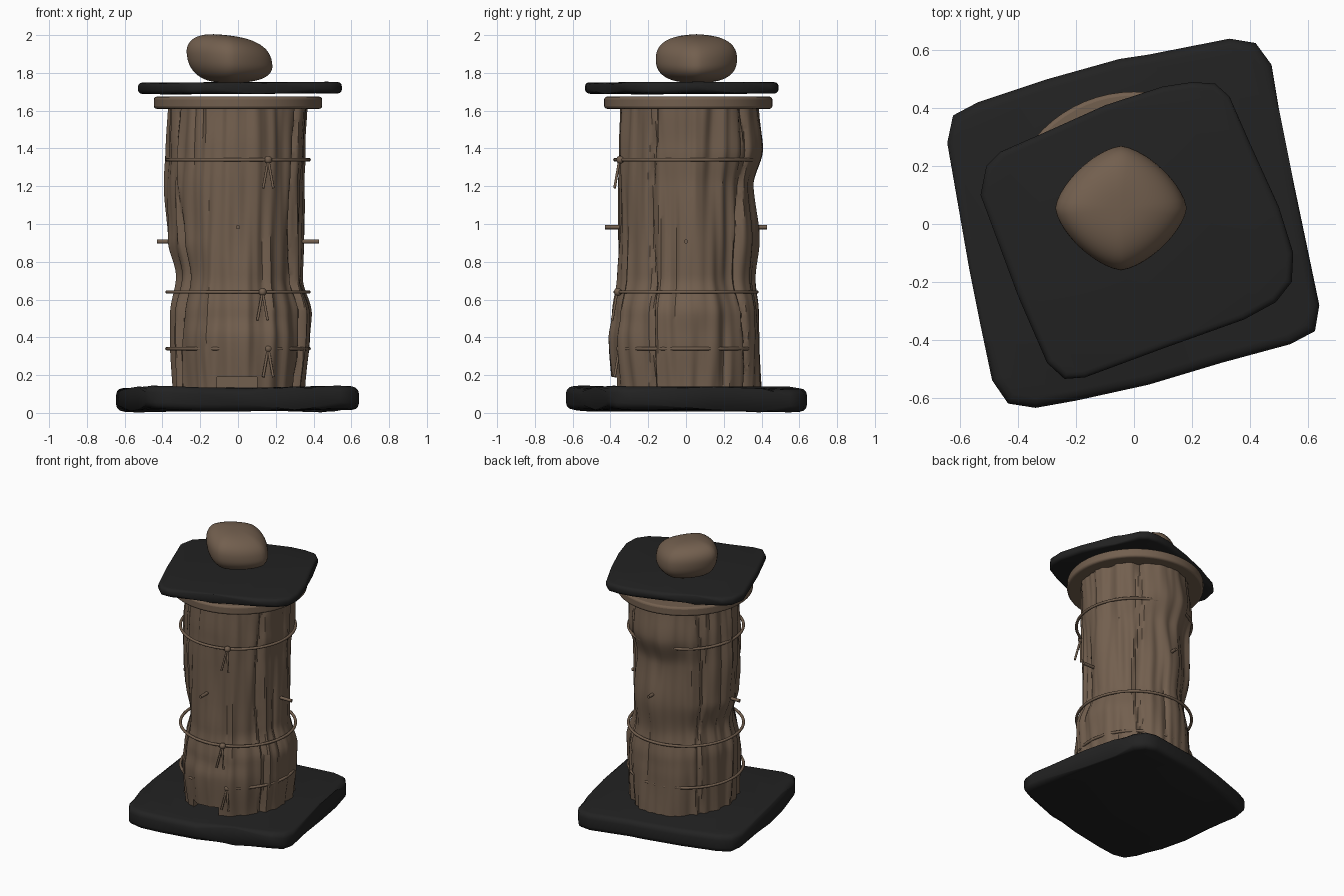
import bpy
import bmesh
from math import sin, cos, pi, tau, copysign
from mathutils import Vector, noise

if "Cube" in bpy.data.objects:
    bpy.data.objects.remove(bpy.data.objects["Cube"])


def make_material(name, colour):
    mat = bpy.data.materials.new(name)
    mat.use_nodes = True
    mat.diffuse_color = (*colour, 1)
    mat.node_tree.nodes["Principled BSDF"].inputs["Base Color"].default_value = (*colour, 1)
    return mat


WOOD = make_material("warm brown wood", (0.17, 0.115, 0.077))
SLATE = make_material("dark slate", (0.016, 0.016, 0.016))


def finish(obj, name, mat, angle=0.6):
    obj.name = name
    obj.data.materials.clear()
    obj.data.materials.append(mat)
    bpy.ops.object.select_all(action="DESELECT")
    obj.select_set(True)
    bpy.context.view_layer.objects.active = obj
    bpy.ops.object.shade_smooth_by_angle(angle=angle)
    return obj


def from_bmesh(bm, name, mat, angle=0.6):
    bmesh.ops.recalc_face_normals(bm, faces=bm.faces)
    mesh = bpy.data.meshes.new(name)
    bm.to_mesh(mesh)
    bm.free()
    obj = bpy.data.objects.new(name, mesh)
    bpy.context.collection.objects.link(obj)
    return finish(obj, name, mat, angle)


def slab(name, outline, low, high, bevel, wave):
    """Rough stone plate with softly rounded rims."""
    bm = bmesh.new()
    bottom = bm.faces.new([bm.verts.new((x, y, low)) for x, y in outline])
    top = bmesh.ops.extrude_face_region(bm, geom=[bottom], use_keep_orig=True)
    for v in [g for g in top["geom"] if isinstance(g, bmesh.types.BMVert)]:
        v.co.z = high
    rims = [e for e in bm.edges if abs(e.verts[0].co.z - e.verts[1].co.z) < 0.001]
    bmesh.ops.bevel(bm, geom=rims, offset=bevel, segments=3, profile=0.5, affect="EDGES")
    bmesh.ops.triangulate(bm, faces=[f for f in bm.faces if len(f.verts) > 4])
    for v in bm.verts:
        v.co.z += wave * sin(5 * v.co.x + 3 * v.co.y) + wave * 0.5 * sin(9 * v.co.y)
    return from_bmesh(bm, name, SLATE, 0.9)


def rod(name, start, end, radius):
    a, b = Vector(start), Vector(end)
    bpy.ops.mesh.primitive_cylinder_add(vertices=12, radius=radius, depth=(b - a).length,
                                        location=(a + b) / 2)
    obj = bpy.context.object
    obj.rotation_euler = (b - a).to_track_quat("Z", "Y").to_euler()
    return finish(obj, name, WOOD)


# Stone plates at the foot and on the roof
base_outline = [
    (-.645, .28), (-.625, .375), (-.54, .42), (-.3, .5), (-.05, .57), (.05, .585),
    (.33, .64), (.42, .625), (.475, .55), (.5, .4), (.55, .15), (.64, -.28),
    (.625, -.37), (.54, -.415), (.3, -.48), (.05, -.555), (-.2, -.61),
    (-.34, -.635), (-.435, -.62), (-.49, -.54), (-.53, -.35), (-.57, -.15)]
roof_outline = [
    (-.53, .1), (-.51, .2), (-.46, .25), (-.3, .32), (-.1, .41), (.1, .475),
    (.2, .49), (.28, .485), (.33, .44), (.4, .28), (.5, .06), (.55, -.1),
    (.545, -.2), (.49, -.27), (.38, -.33), (.1, -.43), (-.17, -.53),
    (-.24, -.535), (-.3, -.48), (-.4, -.25)]
slab("base_slab", base_outline, 0.012, 0.135, 0.035, 0.008)
slab("roof_slab", roof_outline, 1.69, 1.75, 0.022, 0.004)

# Log: a radius for +x, +y, -x, -y at each height, plus bark ridges
profile = [
    (0.08, .36, .40, .34, .39), (0.40, .39, .395, .35, .41), (0.52, .395, .39, .35, .39),
    (0.72, .34, .365, .315, .365), (0.92, .34, .38, .365, .36), (1.2, .345, .355, .38, .36),
    (1.4, .36, .41, .37, .355), (1.63, .375, .385, .36, .345)]


def trunk_radius(angle, z):
    row = 0
    while row < len(profile) - 2 and z > profile[row + 1][0]:
        row += 1
    a, b = profile[row], profile[row + 1]
    t = min(1, max(0, (z - a[0]) / (b[0] - a[0])))
    t = t * t * (3 - 2 * t)
    sides = [p + (q - p) * t for p, q in zip(a[1:], b[1:])]
    quarter = angle / (pi / 2)
    k = int(quarter) % 4
    w = sin((quarter - int(quarter)) * pi / 2) ** 2
    r = sides[k] * (1 - w) + sides[(k + 1) % 4] * w
    r -= 0.014 * sin(2 * angle) ** 2 + 0.003
    c, s = cos(angle), sin(angle)
    r += 0.022 * noise.noise(Vector((4 * c, 4 * s, 1.6 * z)))
    r += 0.018 * noise.noise(Vector((9 * c + 5, 9 * s, 1.3 * z)))
    # long cracks wandering down the bark
    for crack in (0.95, 2.45, 3.6, 5.75):
        d = angle - crack - 0.06 * sin(5 * z + crack)
        r -= 0.025 * max(0, 1 - abs(d) / 0.06)
    return r


around, levels = 160, 64
bm = bmesh.new()
rings = []
for j in range(levels + 1):
    z = 0.08 + 1.55 * j / levels
    ring = []
    for i in range(around):
        angle = tau * i / around
        r = trunk_radius(angle, z)
        ring.append(bm.verts.new((r * cos(angle), r * sin(angle), z)))
    rings.append(ring)
for lower, upper in zip(rings, rings[1:]):
    for i in range(around):
        n = (i + 1) % around
        bm.faces.new((lower[i], lower[n], upper[n], upper[i]))
bm.faces.new(rings[0])
bm.faces.new(rings[-1])
trunk = from_bmesh(bm, "log_trunk", WOOD, 0.7)

# Entrance slot cut in the front foot of the log
bpy.ops.mesh.primitive_cube_add(size=1, location=(-0.005, -0.35, 0.11))
cutter = bpy.context.object
cutter.scale = (0.21, 0.3, 0.16)
finish(cutter, "entrance_cutter", WOOD)
cutter.hide_render = True
slot = trunk.modifiers.new("entrance", "BOOLEAN")
slot.operation = "DIFFERENCE"
slot.object = cutter
slot.solver = "EXACT"
bpy.context.view_layer.update()
# Bake the cut so that the helper can go
depsgraph = bpy.context.evaluated_depsgraph_get()
cut_mesh = bpy.data.meshes.new_from_object(trunk.evaluated_get(depsgraph))
trunk.modifiers.clear()
trunk.data = cut_mesh
bpy.data.objects.remove(cutter)
finish(trunk, "log_trunk", WOOD, 0.7)

# Round wooden lid
bpy.ops.mesh.primitive_cylinder_add(vertices=64, radius=0.445, depth=0.064,
                                    location=(0, 0.012, 1.642))
lid = finish(bpy.context.object, "round_lid", WOOD)
soften = lid.modifiers.new("soft_rim", "BEVEL")
soften.width = 0.014
soften.segments = 3

# Weight stone: a lumpy rounded block, diamond-shaped from above
bpy.ops.mesh.primitive_uv_sphere_add(segments=48, ring_count=28, radius=1)
stone = bpy.context.object
for v in stone.data.vertices:
    x, y, z = v.co
    flat = (x * x + y * y) ** 0.5
    if flat > 0.0001:
        diamond = (abs(x / flat) ** 1.5 + abs(y / flat) ** 1.5) ** (-1 / 1.5)
        boxy = flat ** -0.28 * diamond
        x, y = x * boxy, y * boxy
    z = copysign(abs(z) ** 0.85, z)
    height = 0.125 - 0.028 * x * max(0, z) ** 0.5
    v.co = (-0.045 + 0.225 * x - 0.02 * z * abs(x), 0.055 + 0.215 * y,
            1.873 + height * z - 0.018 * x * (1 - abs(z)))
finish(stone, "weight_stone", WOOD, 1.2)

# Tied hoops, each with a knot and two loose ends
for number, (z, x) in enumerate([(1.34, 0.16), (0.64, 0.13), (0.34, 0.16)], 1):
    bpy.ops.mesh.primitive_torus_add(major_radius=0.376, minor_radius=0.0095,
                                     major_segments=80, minor_segments=10, location=(0, 0, z))
    finish(bpy.context.object, f"hoop_{number}", WOOD, 1.2)
    y = -(0.376 ** 2 - x * x) ** 0.5 - 0.008
    bpy.ops.mesh.primitive_uv_sphere_add(segments=16, ring_count=10, radius=0.021,
                                         location=(x, y, z))
    finish(bpy.context.object, f"knot_{number}", WOOD, 1.2)
    for side, label in ((-1, "right"), (1, "left")):
        rod(f"loose_end_{label}_{number}", (x, y - 0.004, z),
            (x + side * 0.027, y - 0.03, z - 0.15), 0.007)

# Crossed pegs sticking out of the log
for side, label in ((-1, "right"), (1, "left")):
    rod(f"peg_{label}", (side * 0.28, 0, 0.907), (side * 0.428, 0, 0.907), 0.011)
for side, label in ((-1, "front"), (1, "back")):
    rod(f"peg_{label}", (0, side * 0.28, 0.983), (0, side * 0.428, 0.983), 0.011)
